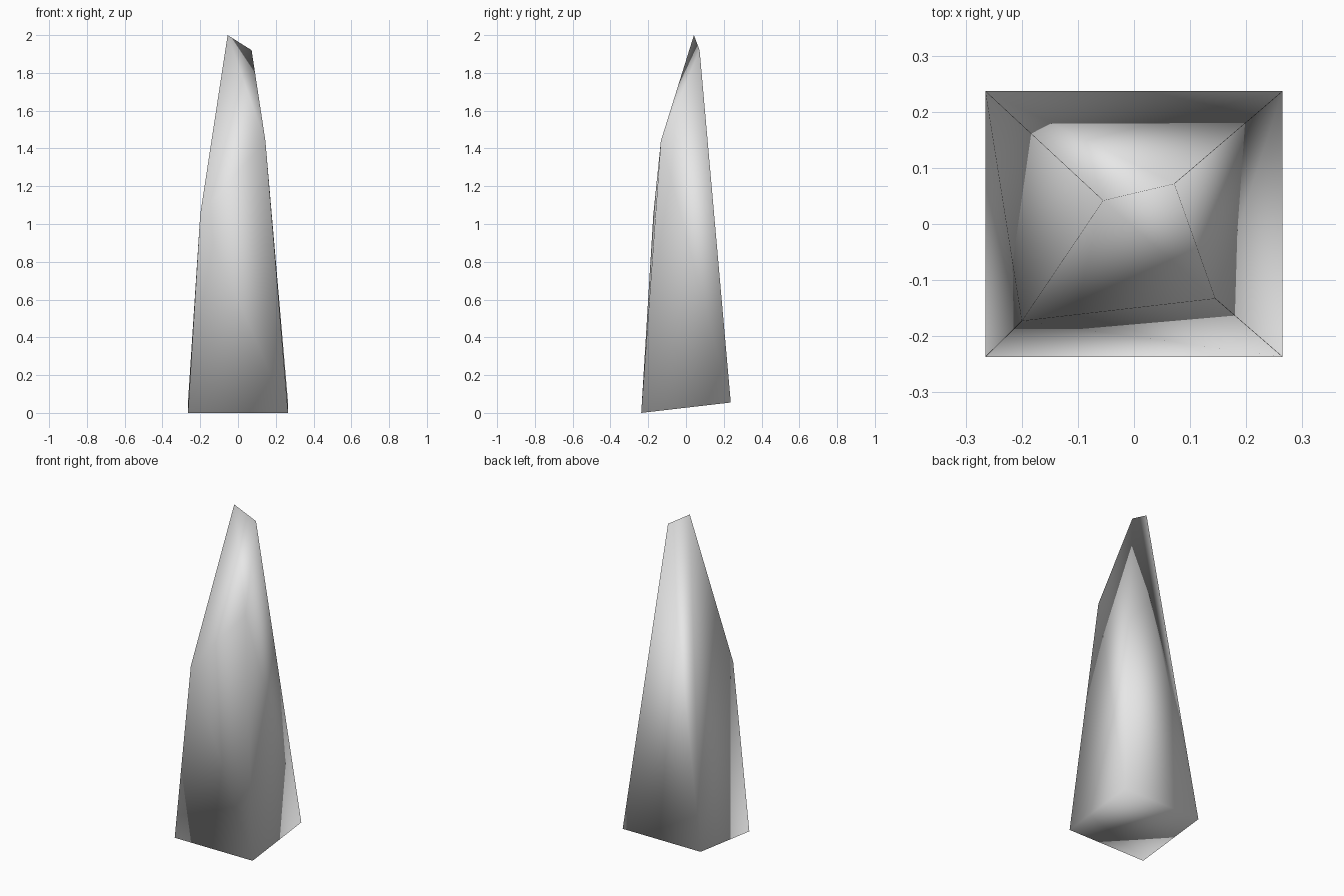
import bpy
import bmesh

default = bpy.data.objects.get("Cube")
if default:
    bpy.data.objects.remove(default)

# Flat grey stone colour
stone = bpy.data.materials.new("stone grey")
stone.use_nodes = True
stone.diffuse_color = (0.8, 0.8, 0.8, 1)
stone.node_tree.nodes["Principled BSDF"].inputs["Base Color"].default_value = (0.8, 0.8, 0.8, 1)

# Tilted rectangular foot and four tip corners at different heights
corners = {
    "foot_fl": (-0.265, -0.237, 0), "foot_fr": (0.265, -0.237, 0),
    "foot_br": (0.265, 0.237, 0.055), "foot_bl": (-0.265, 0.237, 0.055),
    "tip_fl": (-0.2, -0.173, 1.05), "tip_fr": (0.145, -0.133, 1.44),
    "tip_br": (0.072, 0.072, 1.92), "tip_bl": (-0.055, 0.042, 2.0),
}
facets = [
    "foot_fl foot_bl foot_br foot_fr",   # underside
    "foot_fr tip_fr tip_fl foot_fl",     # front
    "foot_br tip_br tip_fr foot_fr",     # side
    "foot_bl tip_bl tip_br foot_br",     # back
    "foot_bl foot_fl tip_fl",            # other side, lower and upper
    "foot_bl tip_fl tip_bl",
    "tip_bl tip_fl tip_fr tip_br",       # slanted tip
]
# Start each bent facet at a corner of its outer ridge
starts = {1: "foot_fr", 2: "foot_br", 3: "foot_bl", 6: "tip_bl"}

bm = bmesh.new()
verts = {name: bm.verts.new(co) for name, co in corners.items()}
for i, facet in enumerate(facets):
    names = facet.split()
    if i in starts:
        k = names.index(starts[i])
        names = names[k:] + names[:k]
    bm.faces.new([verts[n] for n in names]).smooth = True
bmesh.ops.recalc_face_normals(bm, faces=bm.faces[:])

mesh = bpy.data.meshes.new("crystal_shard")
bm.to_mesh(mesh)
bm.free()
mesh.materials.append(stone)
shard = bpy.data.objects.new("crystal_shard", mesh)
bpy.context.scene.collection.objects.link(shard)
